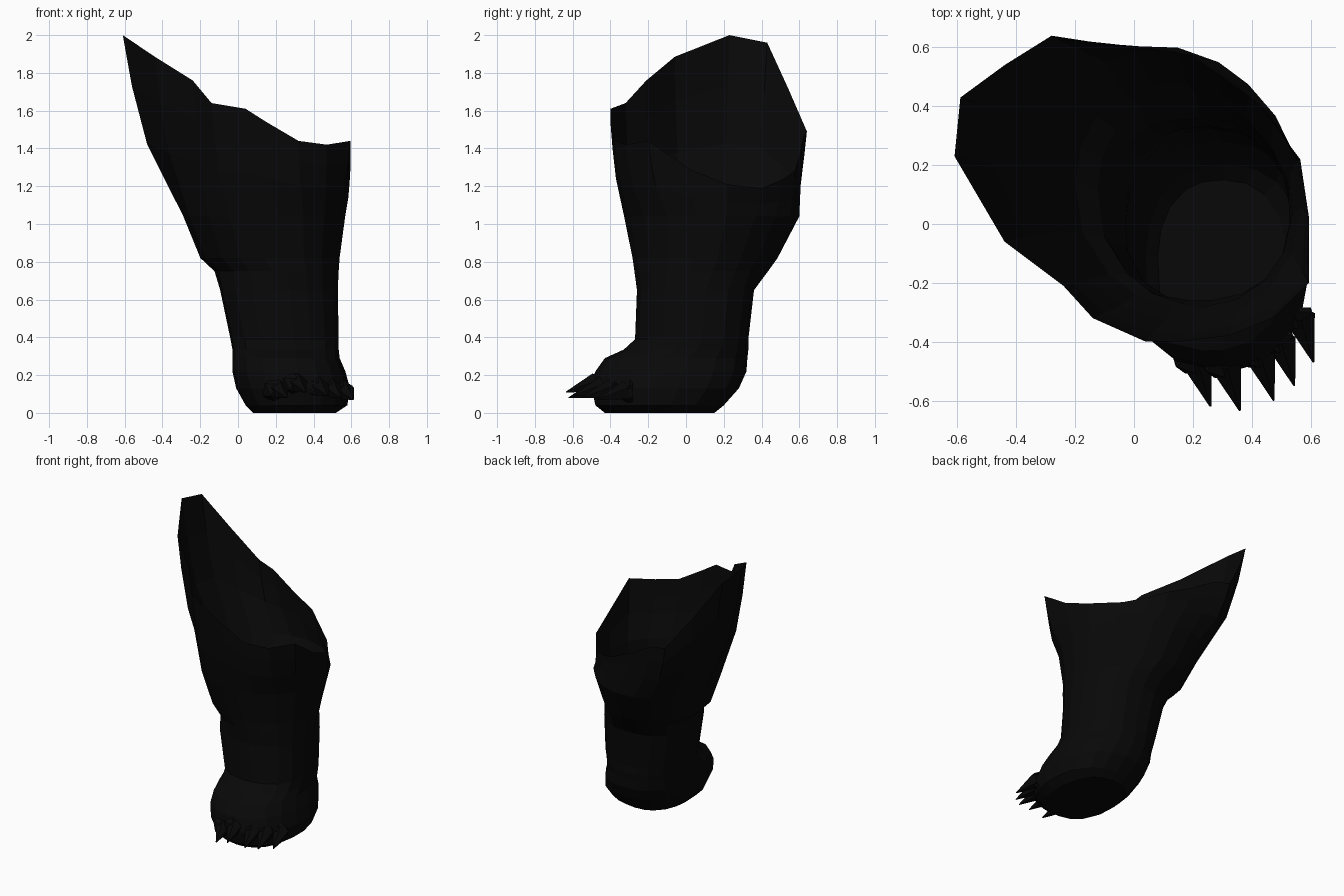
import bpy, bmesh, math
from mathutils import Vector, Matrix

if "Cube" in bpy.data.objects:
    bpy.data.objects.remove(bpy.data.objects["Cube"])

fur = bpy.data.materials.new("black fur")
fur.diffuse_color = (0.0025, 0.0025, 0.0025, 1)
fur.use_nodes = True
fur.node_tree.nodes["Principled BSDF"].inputs["Base Color"].default_value = fur.diffuse_color
claw_mat = bpy.data.materials.new("black claw")
claw_mat.diffuse_color = (0.0022, 0.0022, 0.0022, 1)
claw_mat.use_nodes = True
claw_mat.node_tree.nodes["Principled BSDF"].inputs["Base Color"].default_value = claw_mat.diffuse_color


def make(name, bm, mat):
    bmesh.ops.recalc_face_normals(bm, faces=bm.faces)
    me = bpy.data.meshes.new(name)
    bm.to_mesh(me)
    bm.free()
    me.materials.append(mat)
    ob = bpy.data.objects.new(name, me)
    bpy.context.collection.objects.link(ob)
    return ob


# slanted open rim at the thigh
RIM = [(-.61, .23, 2.0), (-.44, -.06, 1.885), (-.24, -.21, 1.76), (-.14, -.32, 1.64),
       (.04, -.40, 1.61), (.15, -.40, 1.54), (.32, -.38, 1.44), (.47, -.32, 1.42),
       (.595, -.20, 1.44), (.595, .02, 1.29), (.565, .22, 1.21), (.43, .40, 1.19),
       (.30, .50, 1.23), (.19, .575, 1.28), (.02, .60, 1.36), (-.15, .62, 1.46),
       (-.28, .64, 1.49), (-.44, .54, 1.72), (-.59, .43, 1.96)]
# leg and foot sections: z, x min, x max, y min, y max
RINGS = [(0, .08, .52, -.43, .15), (.04, .04, .58, -.48, .20), (.13, -.01, .595, -.50, .28),
         (.22, -.03, .57, -.48, .32), (.29, -.03, .54, -.43, .325), (.335, -.03, .535, -.33, .33),
         (.39, -.04, .535, -.27, .33), (.65, -.095, .53, -.26, .36), (.75, -.125, .535, -.275, .435),
         (.82, -.20, .54, -.285, .485), (1.04, -.29, .57, -.33, .60)]


def section(r):
    z, x0, x1, y0, y1 = r
    pts = []
    n = len(RIM)
    for i, p in enumerate(RIM):
        even = math.radians(180) + math.tau * i / n
        a = math.atan2(p[1] - .12, p[0] - .03)
        d = (a - even + math.pi) % math.tau - math.pi
        a = even + .6 * d
        c, s = math.cos(a), math.sin(a)
        # the calf is flatter at back right and front left
        e = 2.4
        if z > .7 and c * s > 0:
            e = 1.65 if c > 0 else 1.9
        k = (abs(c) ** e + abs(s) ** e) ** (-1 / e)
        pts.append(Vector(((x0 + x1) / 2 + k * c * (x1 - x0) / 2,
                           (y0 + y1) / 2 + k * s * (y1 - y0) / 2, z)))
    return pts


# leg with foot
rows = [section(r) for r in RINGS]
rim = [Vector(p) for p in RIM]
calf = rows[-1]
for txy, tz in ((.6, .4), (.85, .72)):
    rows.append([Vector((a.x + (b.x - a.x) * txy, a.y + (b.y - a.y) * txy, a.z + (b.z - a.z) * tz))
                 for a, b in zip(calf, rim)])
rows.append(rim)
bm = bmesh.new()
vr = [[bm.verts.new(p) for p in row] for row in rows]
n = len(RIM)
for lo, hi in zip(vr, vr[1:]):
    for i in range(n):
        j = (i + 1) % n
        bm.faces.new((lo[i], lo[j], hi[j], hi[i]))
bm.faces.new(vr[0])
make("leg", bm, fur)

# toes and claws: tip position of each claw
TIPS = [(.26, -.62, .08), (.36, -.635, .11), (.475, -.60, .09), (.545, -.55, .08), (.61, -.47, .07)]
for k, t in enumerate(TIPS):
    tip = Vector(t)
    d = Vector((.3, -1, -.3)).normalized()
    base = tip - d * .17
    bm = bmesh.new()
    rot = d.to_track_quat('Z', 'Y').to_matrix().to_4x4()
    bmesh.ops.create_cone(bm, cap_ends=False, segments=5, radius1=.055, radius2=0.003, depth=.17,
                          matrix=Matrix.Translation((tip + base) / 2) @ rot)
    make("claw_%d" % (k + 1), bm, claw_mat)
    bm = bmesh.new()
    bmesh.ops.create_icosphere(bm, subdivisions=1, radius=.07,
                               matrix=Matrix.Translation(base + Vector((-.02, .015, -.005))))
    # keep only the front half that shows outside the foot
    bmesh.ops.bisect_plane(bm, geom=bm.verts[:] + bm.edges[:] + bm.faces[:],
                           plane_co=base + Vector((0, .03, 0)), plane_no=(0, 1, 0), clear_outer=True)
    make("toe_%d" % (k + 1), bm, fur)
